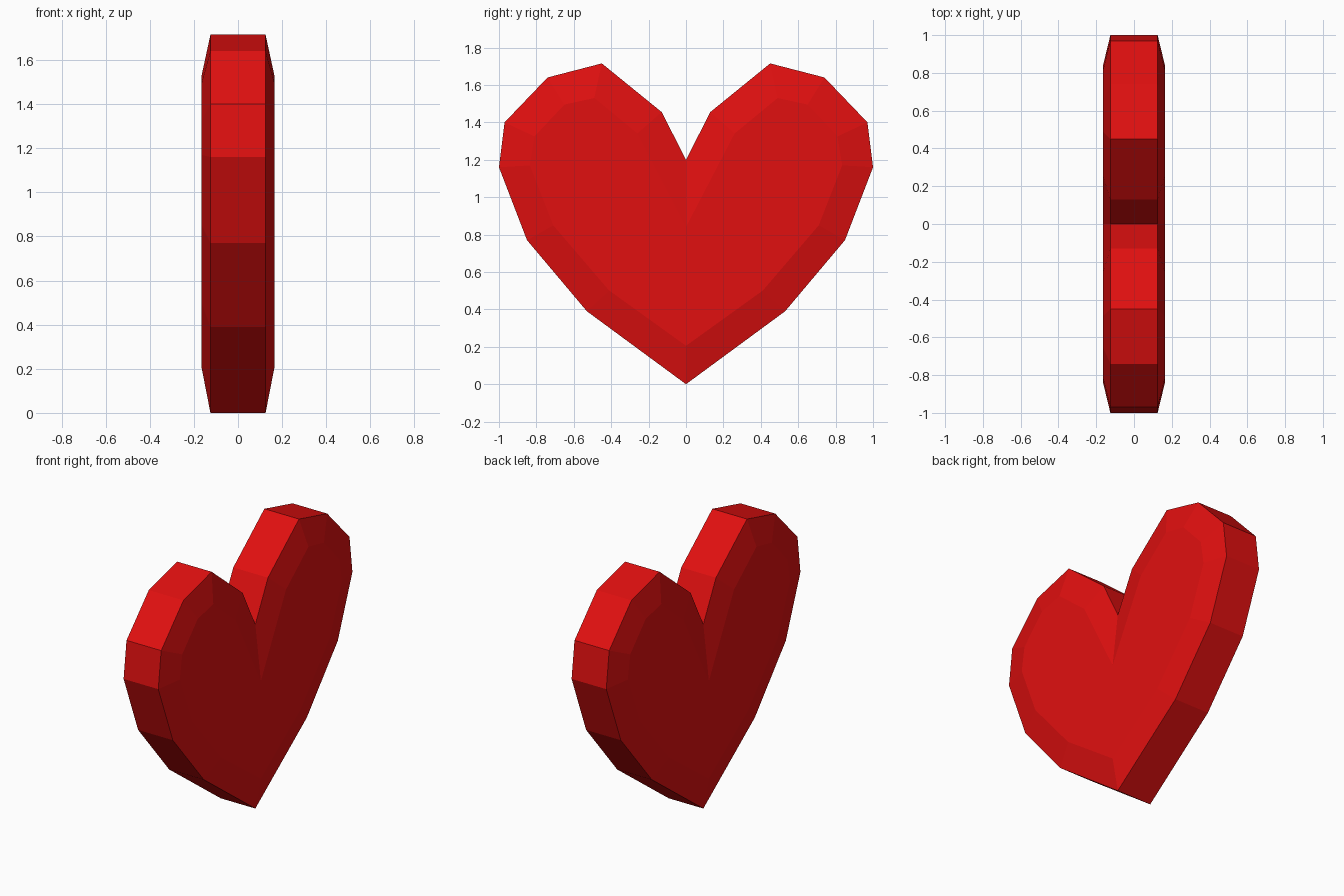
import bpy
import bmesh

if "Cube" in bpy.data.objects:
    bpy.data.objects.remove(bpy.data.objects["Cube"])

# Half outlines (y, z) from the bottom tip round to the notch
RIM = [(0, 0), (0.53, 0.39), (0.85, 0.77), (1.0, 1.16), (0.97, 1.40),
       (0.74, 1.64), (0.45, 1.715), (0.13, 1.455), (0, 1.20)]
FACE = [(0, 0.205), (0.41, 0.50), (0.71, 0.85), (0.835, 1.17), (0.81, 1.325),
        (0.65, 1.495), (0.49, 1.53), (0.26, 1.34), (0, 0.84)]
RIM_X, FACE_X = 0.125, 0.165


def full_loop(half):
    """Mirror a half outline across y = 0."""
    return half + [(-y, z) for y, z in reversed(half[1:-1])]


red = bpy.data.materials.new("heart red")
red.diffuse_color = (0.75, 0.005, 0.005, 1)
red.use_nodes = True
red.node_tree.nodes["Principled BSDF"].inputs["Base Color"].default_value = red.diffuse_color

# Four matching rings across the thickness: face, rim, rim, face
bm = bmesh.new()
rings = []
for x, half in ((-FACE_X, FACE), (-RIM_X, RIM), (RIM_X, RIM), (FACE_X, FACE)):
    rings.append([bm.verts.new((x, y, z)) for y, z in full_loop(half)])

# Bevel bands and flat rim
n = len(rings[0])
for a, b in zip(rings, rings[1:]):
    for i in range(n):
        j = (i + 1) % n
        bm.faces.new((a[i], a[j], b[j], b[i]))

# Flat heart-shaped faces
bm.faces.new(rings[0])
bm.faces.new(rings[-1])
bmesh.ops.recalc_face_normals(bm, faces=bm.faces[:])

mesh = bpy.data.meshes.new("heart")
bm.to_mesh(mesh)
bm.free()
mesh.materials.append(red)
heart = bpy.data.objects.new("heart", mesh)
bpy.context.collection.objects.link(heart)
